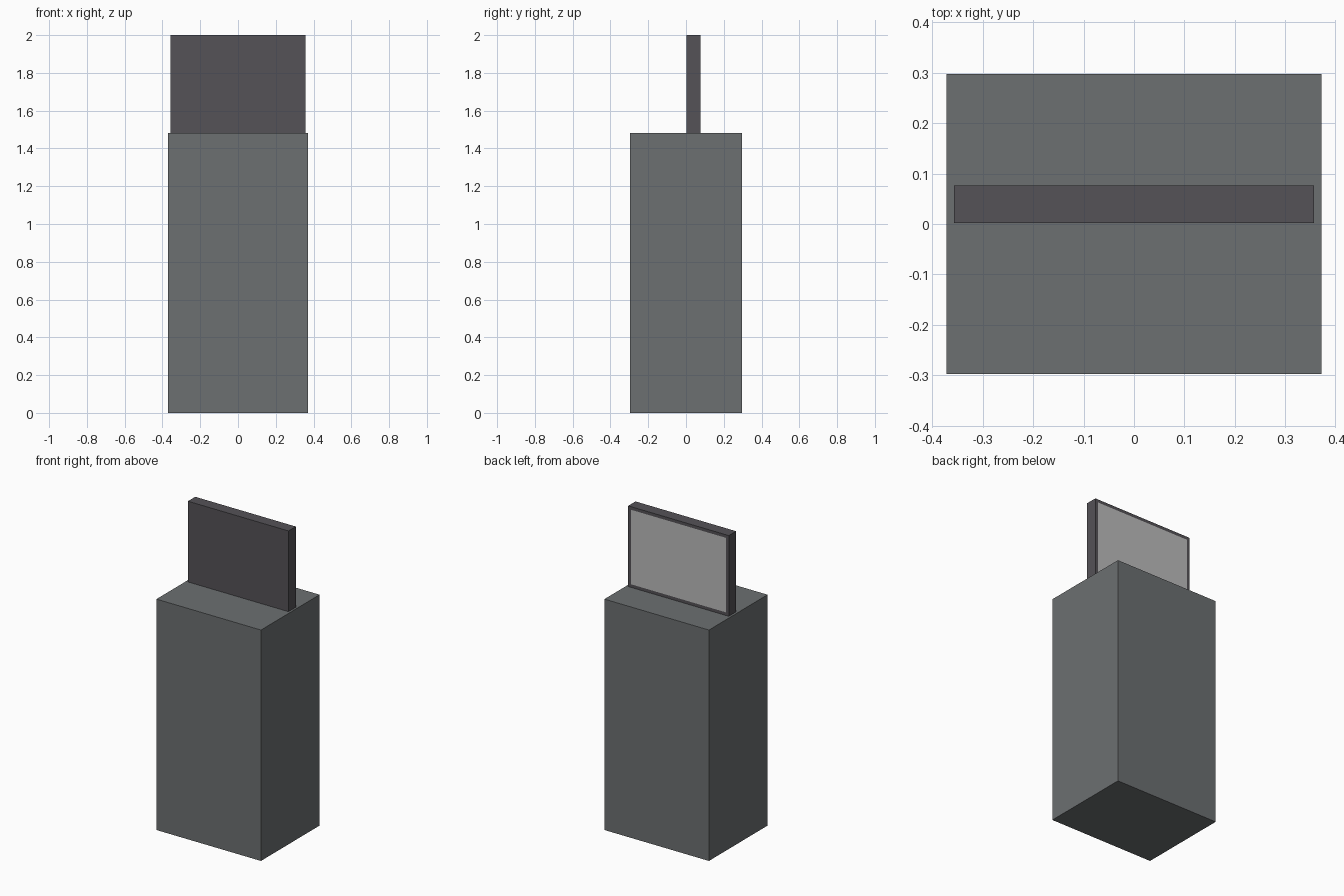
import bpy, bmesh
from mathutils import Vector

if "Cube" in bpy.data.objects:
    bpy.data.objects.remove(bpy.data.objects["Cube"])


def material(name, color):
    mat = bpy.data.materials.new(name)
    mat.diffuse_color = (*color, 1)
    mat.use_nodes = True
    mat.node_tree.nodes["Principled BSDF"].inputs["Base Color"].default_value = mat.diffuse_color
    return mat


def box(name, lo, hi, mat):
    """Box between two corners, with its origin at its centre."""
    lo, hi = Vector(lo), Vector(hi)
    bpy.ops.mesh.primitive_cube_add(size=1, location=(lo + hi) / 2)
    ob = bpy.context.object
    ob.name = name
    for v in ob.data.vertices:
        v.co *= hi - lo
    ob.data.materials.append(mat)
    return ob


body_grey = material("body_grey", (0.15, 0.16, 0.165))
frame_grey = material("frame_grey", (0.09, 0.085, 0.095))
screen_grey = material("screen_grey", (0.5, 0.5, 0.5))

# Pedestal
box("pedestal", (-0.371, -0.297, 0), (0.371, 0.297, 1.482), body_grey)

# Upright display standing on the pedestal
display = box("display", (-0.357, 0.002, 1.482), (0.357, 0.076, 2), frame_grey)
display.data.materials.append(screen_grey)

# Screen area set into the rear face, flush with its frame
bm = bmesh.new()
bm.from_mesh(display.data)
bm.normal_update()
rear = max(bm.faces, key=lambda f: f.normal.y)
bmesh.ops.inset_region(bm, faces=[rear], thickness=0.028)
rear.material_index = 1
bm.to_mesh(display.data)
bm.free()
